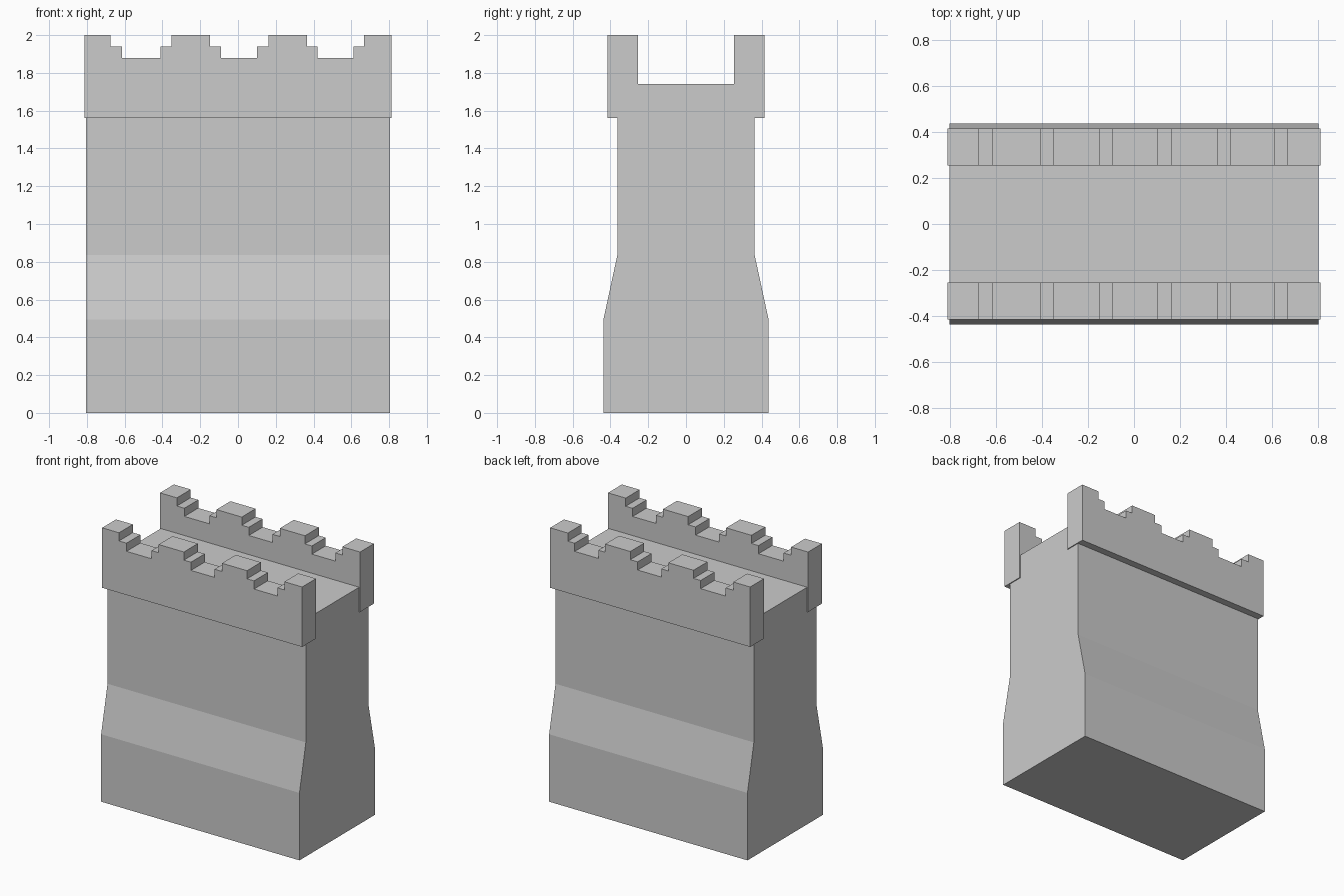
import bpy, bmesh

if "Cube" in bpy.data.objects:
    bpy.data.objects.remove(bpy.data.objects["Cube"])


def prism(name, profile, axis, start, end):
    """Extrude a closed 2D profile along x (y,z points) or y (x,z points)."""
    def point(p, d):
        return (d, p[0], p[1]) if axis == 'x' else (p[0], d, p[1])
    bm = bmesh.new()
    low = [bm.verts.new(point(p, start)) for p in profile]
    high = [bm.verts.new(point(p, end)) for p in profile]
    n = len(profile)
    bm.faces.new(low)
    bm.faces.new(high[::-1])
    for i in range(n):
        j = (i + 1) % n
        bm.faces.new((low[j], low[i], high[i], high[j]))
    bmesh.ops.recalc_face_normals(bm, faces=bm.faces)
    mesh = bpy.data.meshes.new(name)
    bm.to_mesh(mesh)
    bm.free()
    obj = bpy.data.objects.new(name, mesh)
    bpy.context.collection.objects.link(obj)
    return obj


# Wall body: wide base tapering to a narrower upper wall with a walkway on top
half = [(0.437, 0), (0.437, 0.495), (0.363, 0.837), (0.363, 1.74)]
prism("wall_body", half + [(-y, z) for y, z in reversed(half)], 'x', -0.805, 0.805)

# Parapet outline: stepped notches between the merlons
top, step, floor, bottom = 2.0, 1.94, 1.88, 1.56
notches = [(-0.675, -0.614, -0.41, -0.353),
           (-0.148, -0.091, 0.101, 0.161),
           (0.365, 0.421, 0.612, 0.668)]
outline = [(-0.812, bottom), (-0.812, top)]
for a, b, c, d in notches:
    outline += [(a, top), (a, step), (b, step), (b, floor),
                (c, floor), (c, step), (d, step), (d, top)]
outline += [(0.812, top), (0.812, bottom)]

# Matching parapets along the front and back edges
for name, side in (("front_parapet", -1), ("back_parapet", 1)):
    prism(name, outline, 'y', side * 0.255, side * 0.416)
